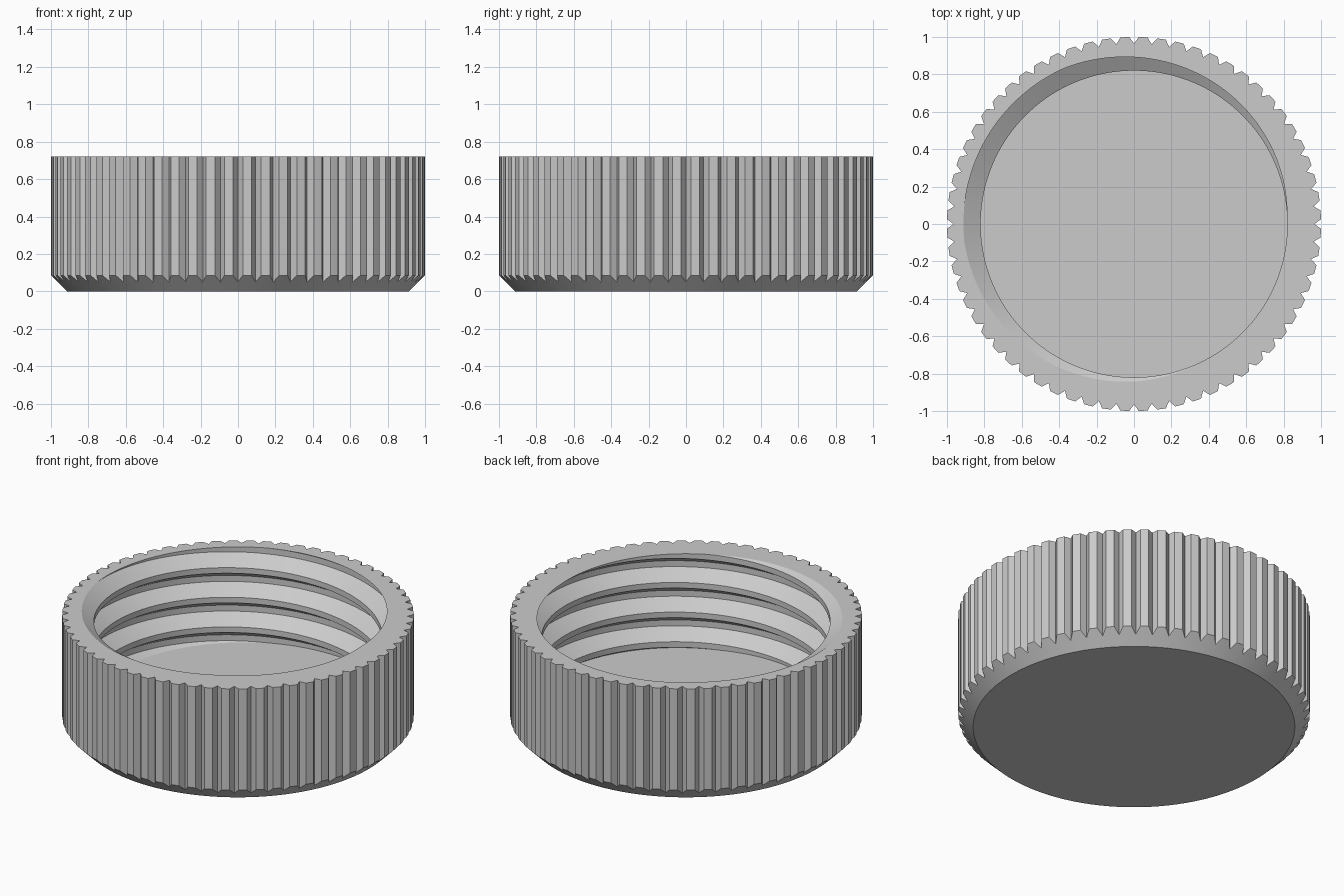
import bpy
import bmesh
from math import cos, sin, tau

cube = bpy.data.objects.get("Cube")
if cube:
    bpy.data.objects.remove(cube, do_unlink=True)

HEIGHT, FLOOR = 0.72, 0.125
BASE_R, OUTER_R, VALLEY_R = 0.915, 1.0, 0.965
CREST_R, ROOT_R = 0.82, 0.912
PITCH, START = 0.186, 150 / 360       # thread rise per turn, turn where the root meets the rim
ROOT_HALF, CREST_HALF = 0.1, 0.094    # half widths as fractions of the pitch
TEETH = 64
TOOTH_STEPS = (0, 0.26, 0.5, 0.74)    # valley, flank, tooth middle, flank


def thread_radius(z, turn):
    """Radius of the trapezoid thread at a height and a turn fraction."""
    phase = (z - HEIGHT) / PITCH - turn + START
    d = abs((phase + 0.5) % 1 - 0.5)
    t = (d - ROOT_HALF) / (0.5 - CREST_HALF - ROOT_HALF)
    return ROOT_R + (CREST_R - ROOT_R) * min(max(t, 0), 1)


def section(turn, outer):
    """Wall section from the base edge, over the rim and down the thread."""
    pts = [(BASE_R, 0), (outer, outer - BASE_R), (outer, HEIGHT)]
    breaks = [n + b for n in range(-5, 1)
              for b in (-ROOT_HALF, ROOT_HALF, 0.5 - CREST_HALF, 0.5 + CREST_HALF)]
    heights = [HEIGHT + PITCH * (turn - START + b) for b in reversed(breaks)]
    for z in [HEIGHT] + heights + [FLOOR]:
        z = min(max(z, FLOOR), HEIGHT)
        pts.append((thread_radius(z, turn), z))
    return pts


# Sweep the section round the axis; the extra last column closes the helix
bm = bmesh.new()
columns = []
for i in range(TEETH * len(TOOTH_STEPS) + 1):
    tooth, step = divmod(i, len(TOOTH_STEPS))
    turn = (tooth + TOOTH_STEPS[step]) / TEETH
    a = turn * tau
    columns.append([bm.verts.new((r * cos(a), r * sin(a), z))
                    for r, z in section(turn, OUTER_R if step else VALLEY_R)])

for left, right in zip(columns, columns[1:]):
    for k in range(len(left) - 1):
        bm.faces.new((left[k], right[k], right[k + 1], left[k + 1]))

# Underside and inner floor
bm.faces.new([c[0] for c in reversed(columns[:-1])])
bm.faces.new([c[-1] for c in columns[:-1]])
bmesh.ops.remove_doubles(bm, verts=bm.verts, dist=0.00005)
bmesh.ops.recalc_face_normals(bm, faces=bm.faces)

mesh = bpy.data.meshes.new("screw_cap")
bm.to_mesh(mesh)
bm.free()
cap = bpy.data.objects.new("screw_cap", mesh)
bpy.context.collection.objects.link(cap)

# Plain grey plastic
grey = bpy.data.materials.new("grey_plastic")
grey.use_nodes = True
colour = (0.6, 0.6, 0.6, 1)
grey.diffuse_color = colour
grey.node_tree.nodes["Principled BSDF"].inputs["Base Color"].default_value = colour
mesh.materials.append(grey)

bpy.ops.object.select_all(action='DESELECT')
cap.select_set(True)
bpy.context.view_layer.objects.active = cap
bpy.ops.object.shade_smooth_by_angle(angle=0.4)
